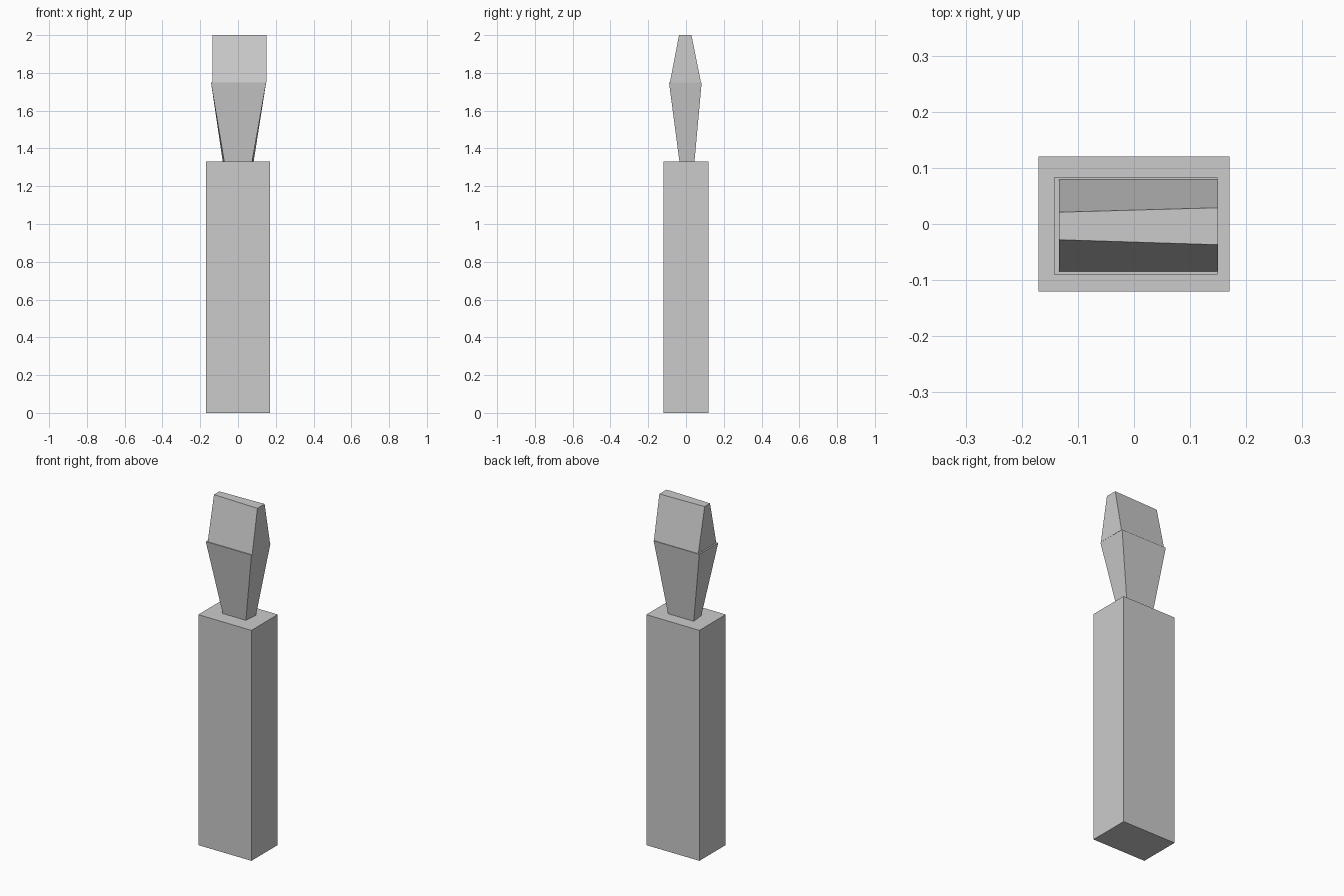
import bpy

if "Cube" in bpy.data.objects:
    bpy.data.objects.remove(bpy.data.objects["Cube"])


def rect(x0, x1, y0, y1, z):
    """Four corners, counter-clockwise seen from above."""
    return [(x0, y0, z), (x1, y0, z), (x1, y1, z), (x0, y1, z)]


def block(name, bottom, top):
    """Closed six-sided block between two four-corner loops."""
    faces = [(3, 2, 1, 0), (4, 5, 6, 7)]
    faces += [(i, (i + 1) % 4, (i + 1) % 4 + 4, i + 4) for i in range(4)]
    mesh = bpy.data.meshes.new(name)
    mesh.from_pydata(bottom + top, [], faces)
    obj = bpy.data.objects.new(name, mesh)
    bpy.context.collection.objects.link(obj)
    return obj


# Tall square-edged handle
block("handle", rect(-0.17, 0.17, -0.12, 0.12, 0),
      rect(-0.17, 0.17, -0.12, 0.12, 1.332))

# Flaring neck, slightly wider at the back of its foot
block("neck",
      [(-0.073, -0.035, 1.332), (0.075, -0.035, 1.332),
       (0.083, 0.045, 1.332), (-0.081, 0.045, 1.332)],
      rect(-0.143, 0.149, -0.09, 0.083, 1.75))

# Wedge-shaped tip, its flat top a little deeper on the right
block("tip", rect(-0.134, 0.15, -0.085, 0.079, 1.75),
      [(-0.134, -0.028, 2), (0.15, -0.037, 2),
       (0.15, 0.029, 2), (-0.134, 0.021, 2)])
